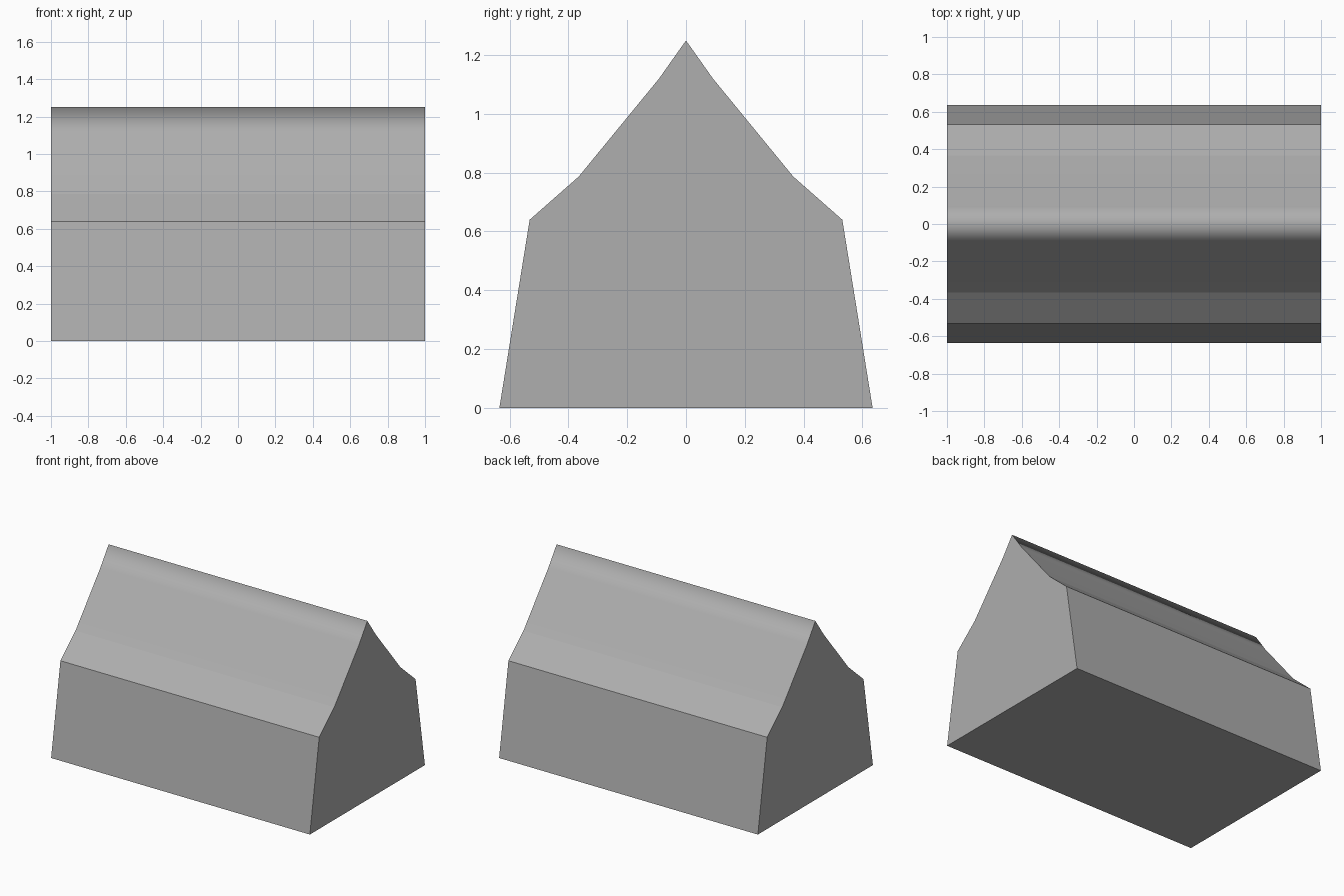
import bpy
import bmesh

cube = bpy.data.objects.get("Cube")
if cube:
    bpy.data.objects.remove(cube)

# Single plain grey
GREY = (0.424, 0.424, 0.424, 1)
grey = bpy.data.materials.new("mid_grey")
grey.use_nodes = True
grey.diffuse_color = GREY
grey.node_tree.nodes["Principled BSDF"].inputs["Base Color"].default_value = GREY

# Half of the gable profile as (y, z), from base to just below the ridge
HALF = [(0.635, 0), (0.532, 0.64), (0.365, 0.787), (0.092, 1.12)]
RIDGE = (0, 1.25)
profile = HALF + [RIDGE] + [(-y, z) for y, z in reversed(HALF)]

# Extrude the profile along x into a solid block
bm = bmesh.new()
end = bm.faces.new([bm.verts.new((-1, y, z)) for y, z in profile])
extruded = bmesh.ops.extrude_face_region(bm, geom=[end], use_keep_orig=True)
moved = [v for v in extruded["geom"] if isinstance(v, bmesh.types.BMVert)]
bmesh.ops.translate(bm, verts=moved, vec=(2, 0, 0))
bmesh.ops.recalc_face_normals(bm, faces=bm.faces)

# Soften only the ridge; keep the ends, eaves and roof breaks crisp
for face in bm.faces:
    face.smooth = True
for edge in bm.edges:
    along_x = abs(edge.verts[0].co.x - edge.verts[1].co.x) > 1
    edge.smooth = along_x and edge.verts[0].co.z > 1

mesh = bpy.data.meshes.new("gabled_house")
bm.to_mesh(mesh)
bm.free()
mesh.materials.append(grey)
house = bpy.data.objects.new("gabled_house", mesh)
bpy.context.collection.objects.link(house)
